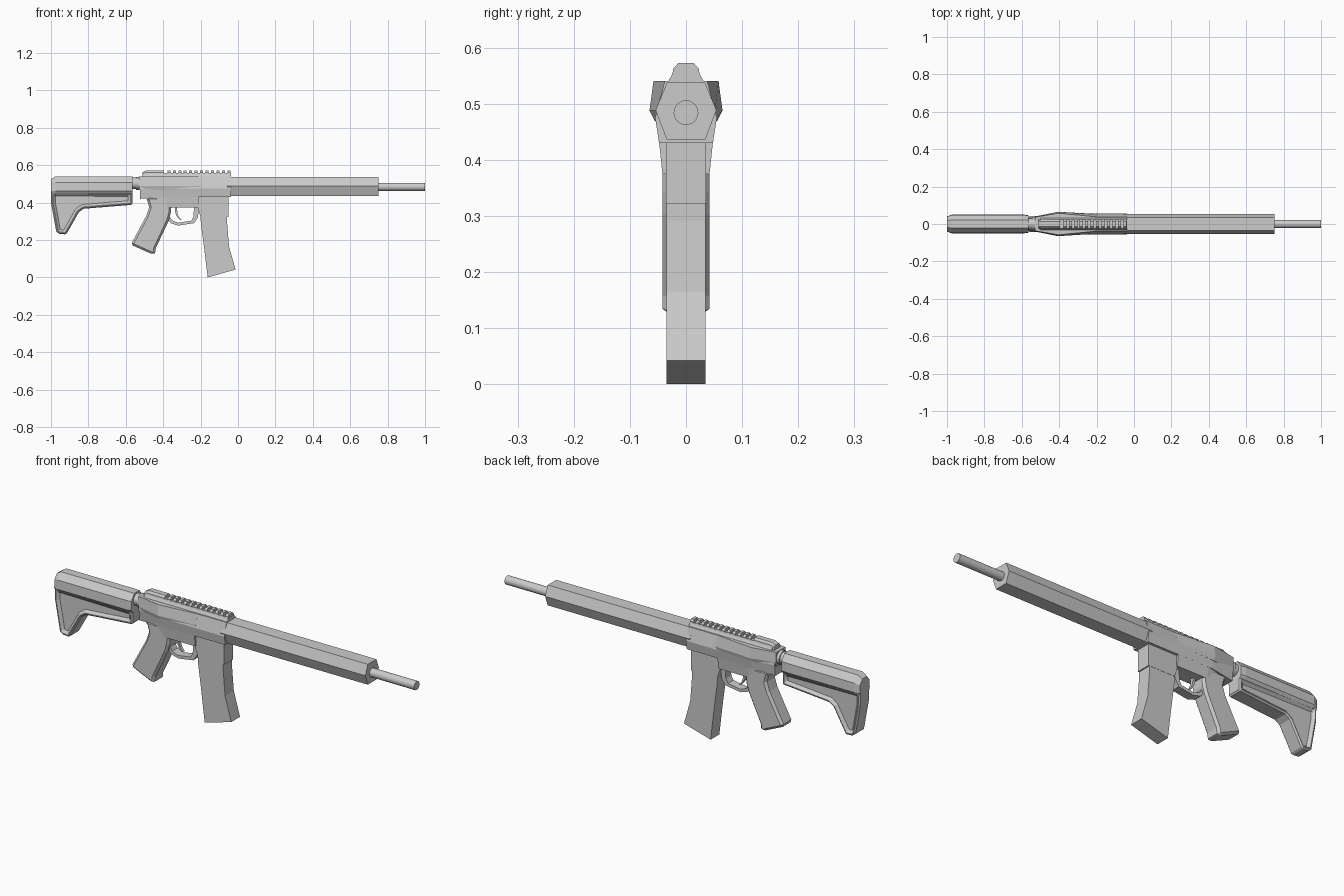
import bpy, bmesh, math
from mathutils import Vector


def finish(name, bm, bevel=0):
    bmesh.ops.recalc_face_normals(bm, faces=bm.faces)
    me = bpy.data.meshes.new(name)
    bm.to_mesh(me)
    bm.free()
    ob = bpy.data.objects.new(name, me)
    bpy.context.collection.objects.link(ob)
    if bevel:
        m = ob.modifiers.new("chamfer", 'BEVEL')
        m.width, m.segments, m.limit_method = bevel, 1, 'ANGLE'
        m.angle_limit = math.radians(50)
    return ob


def plate(name, pts, half, bevel=0, inset=0, depth=0):
    """Side outline (x, z) given thickness in y, optionally with recessed sides."""
    bm = bmesh.new()
    rings = [[bm.verts.new((x, y, z)) for x, z in pts] for y in (-half, half)]
    sides = [bm.faces.new(r) for r in rings]
    n = len(pts)
    for i in range(n):
        j = (i + 1) % n
        bm.faces.new((rings[0][i], rings[0][j], rings[1][j], rings[1][i]))
    bmesh.ops.recalc_face_normals(bm, faces=bm.faces)
    if inset:
        for f in sides:
            bmesh.ops.inset_region(bm, faces=[f], thickness=inset, use_even_offset=True)
            s = 1 if f.calc_center_median().y > 0 else -1
            r = bmesh.ops.extrude_discrete_faces(bm, faces=[f])
            bmesh.ops.translate(bm, verts=list(r['faces'][0].verts), vec=(0, -s * depth, 0))
    return finish(name, bm, bevel)


def loft(name, stations, bevel=0):
    """Stations of (x, half section [(y, z)...] top to bottom), mirrored in y."""
    bm = bmesh.new()
    rings = []
    for x, half in stations:
        full = half + [(-y, z) for y, z in reversed(half)]
        rings.append([bm.verts.new((x, y, z)) for y, z in full])
    n = len(rings[0])
    for a, b in zip(rings, rings[1:]):
        for i in range(n):
            j = (i + 1) % n
            bm.faces.new((a[i], a[j], b[j], b[i]))
    bm.faces.new(rings[0])
    bm.faces.new(rings[-1])
    return finish(name, bm, bevel)


def rod(name, x0, x1, z, r, n=24):
    bpy.ops.mesh.primitive_cylinder_add(vertices=n, radius=r, depth=x1 - x0,
        location=((x0 + x1) / 2, 0, z), rotation=(0, math.pi / 2, 0))
    bpy.context.object.name = name
    bpy.ops.object.shade_smooth_by_angle()


# Barrel and six-sided handguard
rod("barrel", 0.70, 1.0, 0.484, 0.022)
hexa = [(0.034, 0.538), (0.054, 0.488), (0.034, 0.435)]
loft("handguard", [(-0.06, hexa), (0.75, hexa)])

# Receiver body, tapering at the rear
main = [(0.038, 0.54), (0.055, 0.475), (0.048, 0.43)]
rear = [(0.034, 0.538), (0.042, 0.475), (0.036, 0.42)]
loft("upper_receiver", [(-0.525, rear), (-0.40, main), (-0.038, main)])
low = [(0.048, 0.432), (0.042, 0.375)]
lowr = [(0.038, 0.475), (0.034, 0.40)]
loft("lower_receiver", [(-0.525, [(0.038, 0.478), (0.034, 0.462)]), (-0.475, lowr),
                        (-0.38, low), (-0.21, low)])

# Flared side wedges on the receiver
loft("receiver_flare", [(-0.53, [(0.036, 0.54), (0.040, 0.49), (0.037, 0.468)]),
                        (-0.405, [(0.058, 0.54), (0.065, 0.488), (0.055, 0.468)]),
                        (-0.20, [(0.038, 0.54), (0.052, 0.488), (0.054, 0.474)])])

# Top rail with teeth and rear cover
base = [(0.023, 0.558), (0.025, 0.552), (0.034, 0.535)]
loft("rail_base", [(-0.50, base), (-0.038, base)])
tooth = [(0.014, 0.572), (0.023, 0.562), (0.023, 0.555)]
for i in range(12):
    x = -0.378 + i * 0.0293
    loft(f"rail_tooth_{i + 1}", [(x, tooth), (x + 0.016, tooth)])
loft("rail_rear_cover", [(-0.51, [(0.014, 0.562), (0.022, 0.555), (0.026, 0.535)]),
                         (-0.49, [(0.014, 0.572), (0.023, 0.562), (0.026, 0.535)]),
                         (-0.395, [(0.014, 0.572), (0.023, 0.562), (0.026, 0.535)])])

# Magazine well and curved magazine
plate("magazine_well", [(-0.215, 0.45), (-0.052, 0.45), (-0.052, 0.322), (-0.20, 0.322),
                        (-0.215, 0.37)], 0.036)
plate("magazine", [(-0.20, 0.34), (-0.199, 0.29), (-0.182, 0.165), (-0.162, 0.0),
                   (-0.013, 0.042), (-0.048, 0.165), (-0.058, 0.29), (-0.058, 0.34)], 0.035)

# Pistol grip
plate("pistol_grip", [(-0.49, 0.43), (-0.475, 0.375), (-0.49, 0.33), (-0.573, 0.175),
                      (-0.455, 0.122), (-0.443, 0.13), (-0.44, 0.155), (-0.372, 0.30),
                      (-0.36, 0.34), (-0.355, 0.39), (-0.40, 0.43)], 0.042, 0.011)

# Trigger guard and trigger
plate("trigger_guard", [(-0.385, 0.315), (-0.36, 0.29), (-0.32, 0.277), (-0.235, 0.29),
                        (-0.215, 0.32), (-0.205, 0.385), (-0.235, 0.385), (-0.238, 0.325),
                        (-0.25, 0.303), (-0.32, 0.292), (-0.353, 0.305), (-0.368, 0.33)], 0.022)
plate("trigger", [(-0.327, 0.38), (-0.324, 0.345), (-0.317, 0.325), (-0.303, 0.308),
                  (-0.309, 0.306), (-0.325, 0.322), (-0.335, 0.345), (-0.338, 0.38)], 0.008)

# Stock tube with collar
rod("stock_tube", -0.62, -0.51, 0.503, 0.03, 16)
rod("tube_collar", -0.545, -0.52, 0.503, 0.035, 16)

# Stock: faceted upper body, recessed lower frame
def body(s):
    return [(0.022 * s, 0.54), (0.048 * s, 0.508), (0.050 * s, 0.462), (0.040 * s, 0.448)]
end = [(0.018, 0.525), (0.038, 0.50), (0.040, 0.462), (0.034, 0.448)]
loft("stock_body", [(-1.0, end), (-0.975, body(1)), (-0.59, body(1)), (-0.565, body(0.93))])
plate("stock_frame", [(-1.0, 0.46), (-1.0, 0.40), (-0.972, 0.245), (-0.955, 0.232),
                      (-0.918, 0.23), (-0.85, 0.35), (-0.825, 0.367), (-0.565, 0.388),
                      (-0.565, 0.455)], 0.04, 0.007, 0.017, 0.013)
